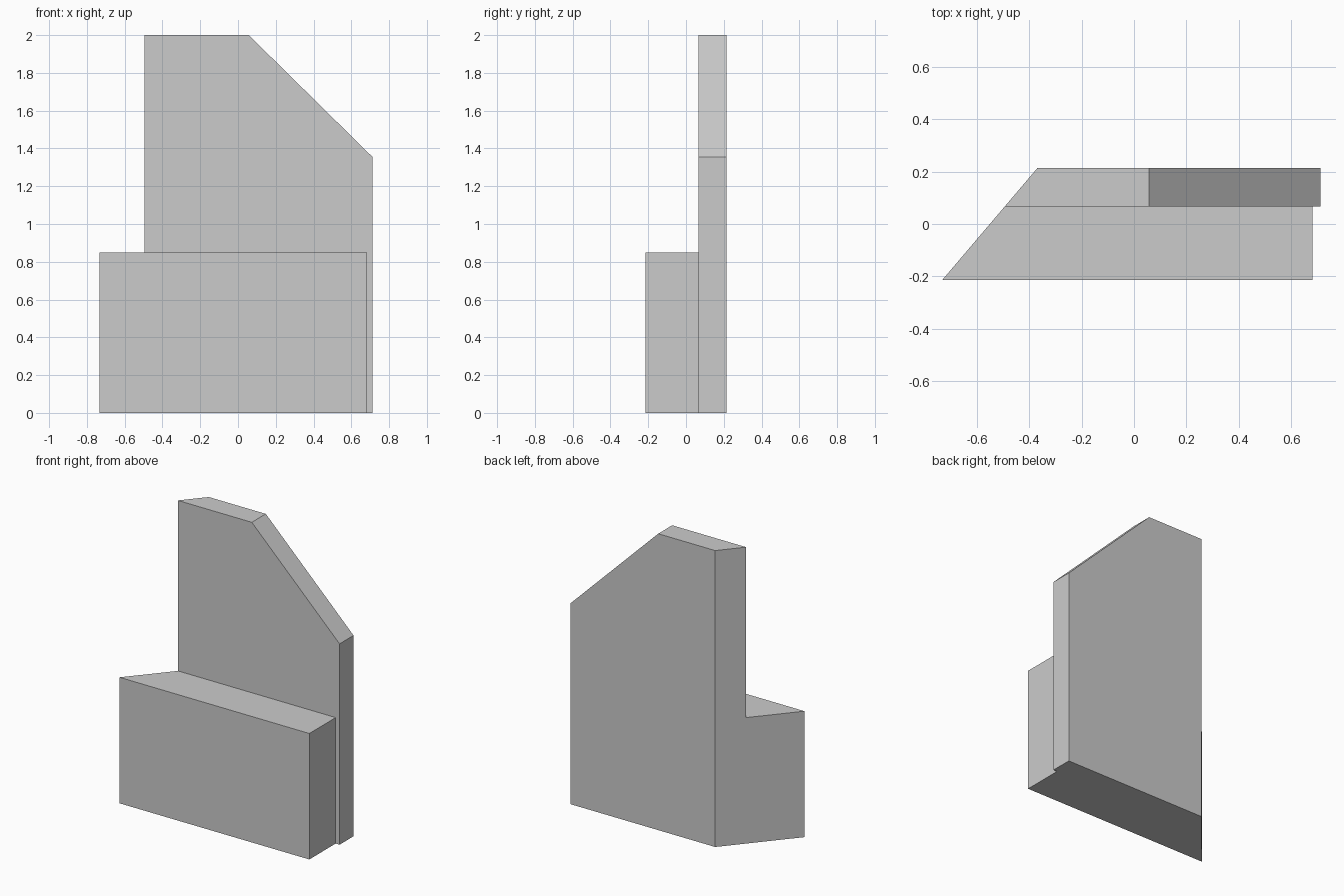
import bpy
import bmesh

cube = bpy.data.objects.get("Cube")
if cube:
    bpy.data.objects.remove(cube, do_unlink=True)

# Single grey material
grey = bpy.data.materials.new("plain grey")
grey.use_nodes = True
colour = (0.6, 0.6, 0.6, 1)
grey.diffuse_color = colour
grey.node_tree.nodes["Principled BSDF"].inputs["Base Color"].default_value = colour

FRONT, MIDDLE, BACK = -0.215, 0.066, 0.215
SLOPE = 0.85  # sideways run of the mitred left end per unit of depth


def mitred_x(y):
    return -0.495 + SLOPE * (y - MIDDLE)


def prism(name, outline, y0, y1, rounded=False):
    """Loft an (x, z) outline from y0 to y1; x of None lies on the mitred end."""
    bm = bmesh.new()
    rings = [[bm.verts.new((mitred_x(y) if x is None else x, y, z))
              for x, z in outline] for y in (y0, y1)]
    bm.faces.new(rings[0])
    bm.faces.new(rings[1][::-1])
    for i in range(len(outline)):
        j = (i + 1) % len(outline)
        bm.faces.new((rings[0][j], rings[0][i], rings[1][i], rings[1][j]))
    bmesh.ops.recalc_face_normals(bm, faces=bm.faces)
    if rounded:
        # Soften the front top edge and the sharp front corner
        top = max(z for x, z in outline)
        edges = [e for e in bm.edges if all(v.co.y == y0 for v in e.verts)
                 and (all(abs(v.co.z - top) < 1e-5 for v in e.verts)
                      or all(v.co.x < 0 for v in e.verts))]
        bmesh.ops.bevel(bm, geom=edges, offset=0.02, segments=4,
                        profile=0.5, affect='EDGES')
    mesh = bpy.data.meshes.new(name)
    bm.to_mesh(mesh)
    bm.free()
    mesh.materials.append(grey)
    obj = bpy.data.objects.new(name, mesh)
    bpy.context.collection.objects.link(obj)
    if rounded:
        bpy.ops.object.select_all(action='DESELECT')
        obj.select_set(True)
        bpy.context.view_layer.objects.active = obj
        bpy.ops.object.shade_smooth_by_angle()
    return obj


# Tall back panel with a sloping upper corner
prism("back_panel", [(None, 0), (0.712, 0), (0.712, 1.355), (0.057, 2), (None, 2)],
      MIDDLE, BACK)

# Low block in front with a softened leading edge
prism("front_block", [(None, 0), (0.683, 0), (0.683, 0.85), (None, 0.85)],
      FRONT, MIDDLE, rounded=True)
